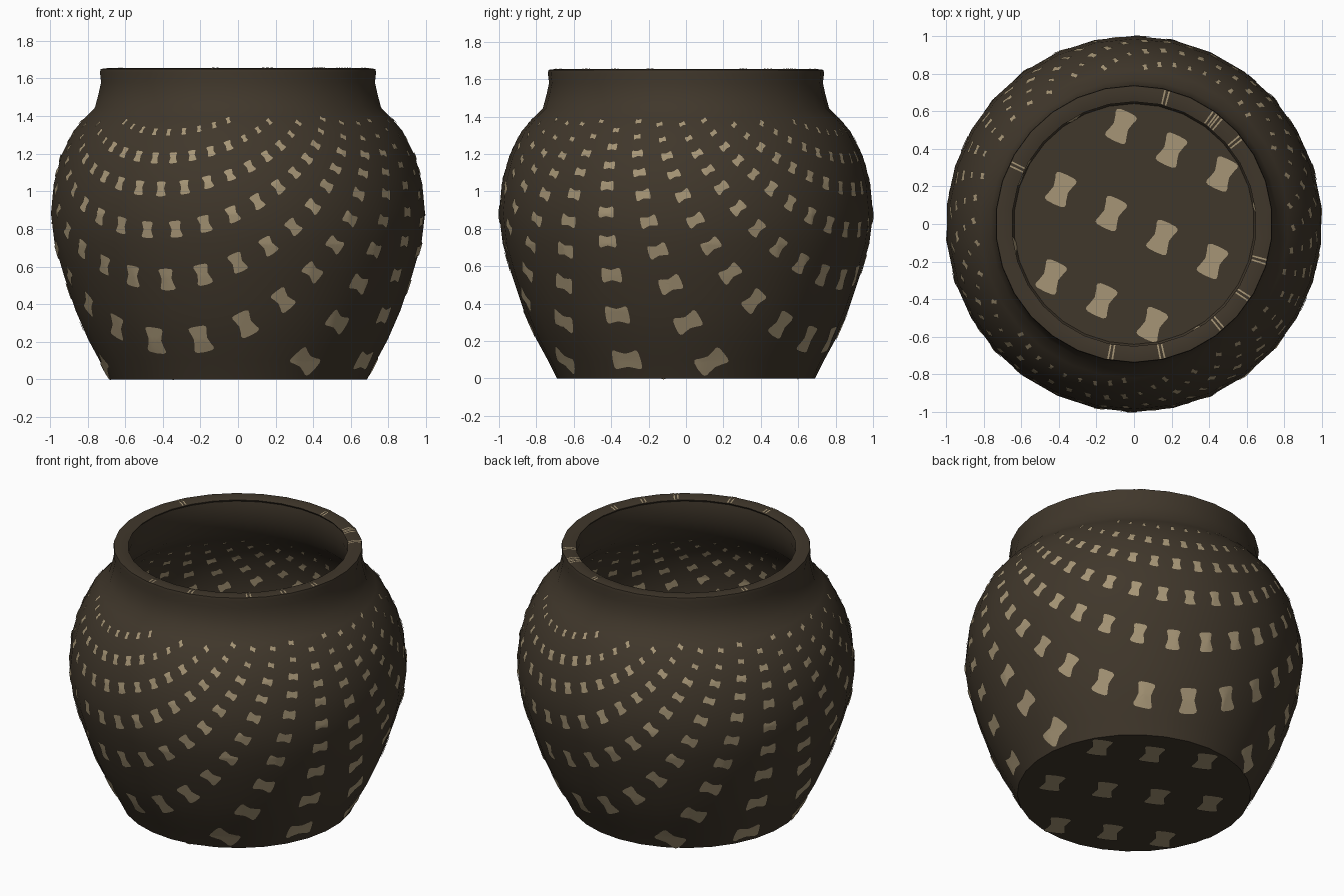
import bpy, math
from mathutils import Vector

if "Cube" in bpy.data.objects:
    bpy.data.objects.remove(bpy.data.objects["Cube"])

SIDES, THICK = 30, 0.08
STEP = 2 * math.pi / SIDES


def material(name, col):
    m = bpy.data.materials.new(name)
    m.diffuse_color = (*col, 1)
    m.use_nodes = True
    m.node_tree.nodes["Principled BSDF"].inputs["Base Color"].default_value = m.diffuse_color
    return m


dark = material("dark brown glaze", (0.051, 0.038, 0.024))
pale = material("pale tan spots", (0.38, 0.30, 0.18))

# Outer profile: radius, height, and distance in the flat spot pattern
ROWS = [(0, 0, 0), (.69, 0, .69), (.74, .10, .82), (.80, .21, .96), (.87, .37, 1.18),
        (.93, .55, 1.45), (.98, .72, 1.75), (1, .88, 2.08), (.985, 1.04, 2.44),
        (.945, 1.19, 2.9), (.88, 1.32, 3.36), (.82, 1.39, 3.65), (.765, 1.445, 3.9),
        (.745, 1.52, 4.2), (.732, 1.58, 4.5), (.738, 1.63, 4.8), (.735, 1.65, 5)]
outer = [Vector(r[:2]) for r in ROWS]
dist = [r[2] for r in ROWS]

# Inner profile: the outer one moved inwards by the wall thickness
inner = []
for i, p in enumerate(outer):
    d = (outer[min(i + 1, len(outer) - 1)] - outer[max(i - 1, 0)]).normalized()
    inner.append(p + Vector((-d.y, d.x)) * THICK)
inner[0] = Vector((0, THICK))
inner[1] = Vector((.64, THICK))
inner[-1] = Vector((.65, 1.645))


def make(name, verts, faces, mat):
    me = bpy.data.meshes.new(name)
    me.from_pydata(verts, [], faces)
    me.materials.append(mat)
    me.update()
    ob = bpy.data.objects.new(name, me)
    bpy.context.collection.objects.link(ob)
    bpy.ops.object.select_all(action='DESELECT')
    bpy.context.view_layer.objects.active = ob
    ob.select_set(True)
    bpy.ops.object.shade_smooth_by_angle(angle=math.radians(35))
    return ob


# Pot: lathe of outer wall, rim and inner wall
prof = outer[1:] + [Vector((.695, 1.655))] + inner[:0:-1]
verts, faces = [], []
for p in prof:
    for k in range(SIDES):
        a = math.pi / 2 + k * STEP
        verts.append((p.x * math.cos(a), p.x * math.sin(a), p.y))
for j in range(len(prof) - 1):
    for k in range(SIDES):
        n = (k + 1) % SIDES
        faces.append((j * SIDES + k, j * SIDES + n, (j + 1) * SIDES + n, (j + 1) * SIDES + k))
faces.append(tuple(reversed(range(SIDES))))
last = (len(prof) - 1) * SIDES
faces.append(tuple(range(last, last + SIDES)))
make("pot", verts, faces, dark)


def facet(ang):
    """Shrink factor from the circle to the flat-sided wall."""
    return math.cos(STEP / 2) / math.cos((ang - math.pi / 2) % STEP - STEP / 2)


def on_wall(t, wall, side):
    """Wrap a point of the flat spot pattern onto a wall."""
    R, ang = t.length, math.atan2(t.y, t.x)
    i = 0
    while i < len(dist) - 2 and R > dist[i + 1]:
        i += 1
    p = wall[i].lerp(wall[i + 1], (R - dist[i]) / (dist[i + 1] - dist[i]))
    d = (wall[i + 1] - wall[i]).normalized()
    p = p + Vector((d.y, -d.x)) * 0.005 * side
    r = p.x * (facet(ang) if i else 1)
    return (r * math.cos(ang), r * math.sin(ang), p.y)


# Spots: staggered lattice of bow-tie blobs wrapped over each wall
A, B, ORIGIN = Vector((.29, -.137)), Vector((.055, .5)), Vector((-.13, .06))
U = A.normalized()
V = Vector((-U.y, U.x))
N, RINGS = 20, 4


def blob(k):
    c, s = math.cos(k * 2 * math.pi / N), math.sin(k * 2 * math.pi / N)
    c, s = math.copysign(abs(c) ** .6, c), math.copysign(abs(s) ** .6, s)
    return U * (.075 * c * (.6 + .7 * s * s)) + V * (.092 * s)


def spots(name, wall, side):
    verts, faces = [], []
    for i in range(-20, 21):
        for j in range(-9, 10):
            c = ORIGIN + A * i + B * j
            if c.length > 3.65:
                continue
            size = 1 if c.length < 3.1 else .72
            b = len(verts)
            verts.append(on_wall(c, wall, side))
            for q in range(1, RINGS + 1):
                for k in range(N):
                    verts.append(on_wall(c + blob(k) * (size * q / RINGS), wall, side))
            new = []
            for k in range(N):
                n = (k + 1) % N
                new.append((b, b + 1 + k, b + 1 + n))
                for q in range(RINGS - 1):
                    o = b + 1 + q * N
                    new.append((o + k, o + N + k, o + N + n, o + n))
            faces += [f[::-1] for f in new] if side > 0 else new
    make(name, verts, faces, pale)


spots("outer_spots", outer, 1)
spots("inner_spots", inner, -1)

# Rim streaks: pairs of thin radial dashes over the lip
verts, faces = [], []
for deg in (76, 54, 51, 39, -16, -33, -50, -78, -100, 154):
    for off in (-.9, .9):
        b = len(verts)
        for r, z in ((.655, 1.649), (.695, 1.658), (.732, 1.654)):
            for w in (-.35, .35):
                a = math.radians(deg + off + w)
                verts.append((r * facet(a) * math.cos(a), r * facet(a) * math.sin(a), z))
        faces += [(b, b + 2, b + 3, b + 1), (b + 2, b + 4, b + 5, b + 3)]
make("rim_streaks", verts, faces, pale)
